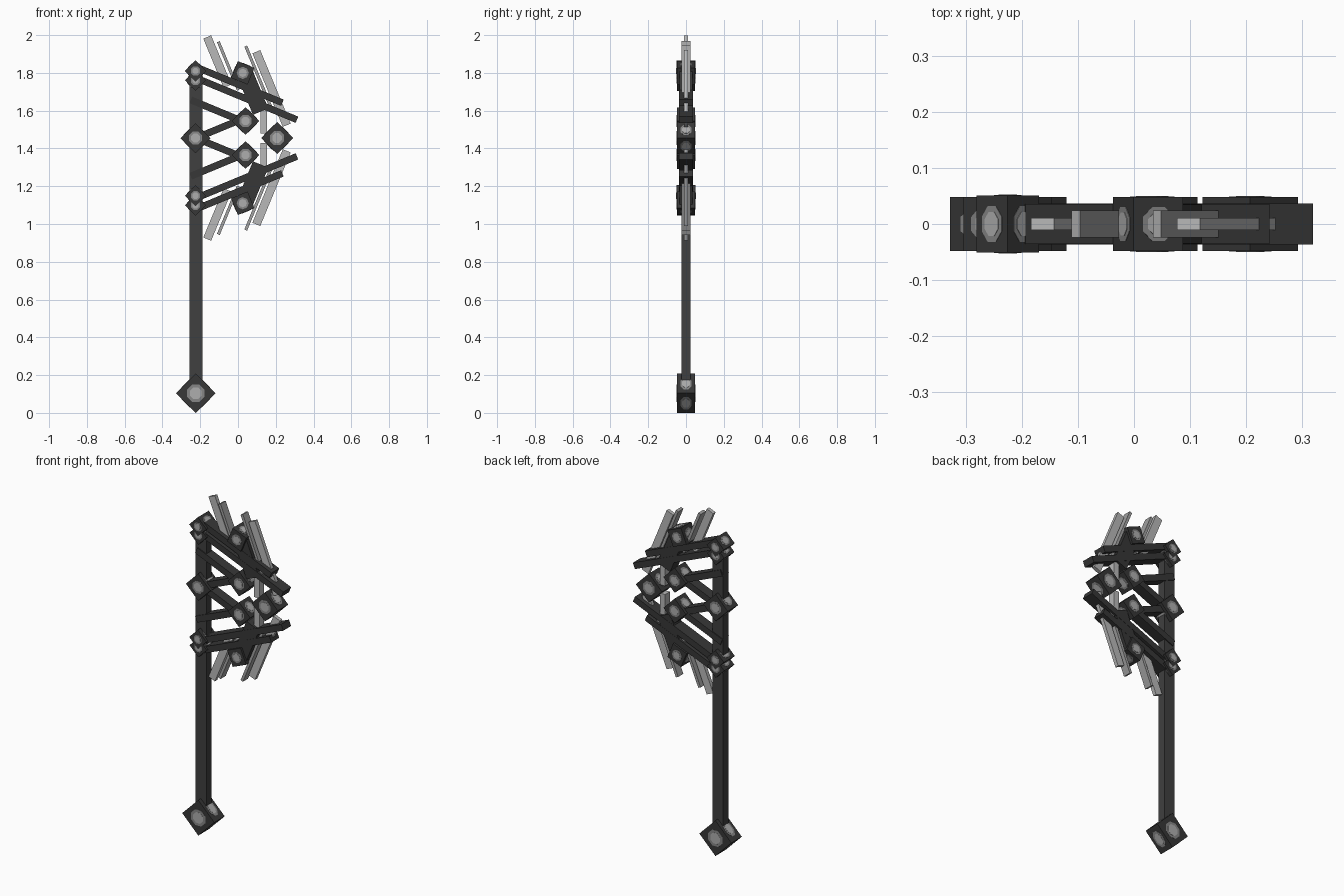
import bpy, bmesh, math
from mathutils import Matrix, Vector

if "Cube" in bpy.data.objects:
    bpy.data.objects.remove(bpy.data.objects["Cube"])

MID = 1.455          # height of the head's mirror line


def material(name, v):
    m = bpy.data.materials.new(name)
    m.diffuse_color = (v, v, v, 1)
    m.use_nodes = True
    m.node_tree.nodes["Principled BSDF"].inputs["Base Color"].default_value = m.diffuse_color
    return m


DARK = material("dark iron", 0.038)
SHAFT = material("shaft grey", 0.05)
BLADE = material("blade light grey", 0.48)
EDGE = material("blade mid grey", 0.36)
SPOT = material("stud grey", 0.24)
GLINT = material("stud glint", 0.42)


def finish(name, bm, mats, matrix):
    mesh = bpy.data.meshes.new(name)
    bm.transform(matrix)
    bmesh.ops.recalc_face_normals(bm, faces=bm.faces)
    bm.to_mesh(mesh)
    bm.free()
    for m in mats:
        mesh.materials.append(m)
    ob = bpy.data.objects.new(name, mesh)
    bpy.context.collection.objects.link(ob)


def frame(x, z, deg):
    # local x axis turned by deg in the front view (counter-clockwise)
    return Matrix.Translation((x, 0, z)) @ Matrix.Rotation(-math.radians(deg), 4, 'Y')


def box(name, x, z, length, width, half_y, deg, mat):
    bm = bmesh.new()
    bmesh.ops.create_cube(bm, size=1, matrix=Matrix.Diagonal((length, half_y * 2, width, 1)))
    finish(name, bm, [mat], frame(x, z, deg))


def bar(name, p, q, width, half_y, mat):
    dx, dz = q[0] - p[0], q[1] - p[1]
    box(name, (p[0] + q[0]) / 2, (p[1] + q[1]) / 2, math.hypot(dx, dz), width,
        half_y, math.degrees(math.atan2(dz, dx)), mat)


def knob(name, x, z, side, deg=45, half_y=0.048):
    # block with a two-tone round stud on each of its six faces
    bm = bmesh.new()
    size = Vector((side, half_y * 2, side))
    bmesh.ops.create_cube(bm, size=1, matrix=Matrix.Diagonal((*size, 1)))
    for axis in range(3):
        u, w = (axis + 1) % 3, (axis + 2) % 3
        for sgn in (-1, 1):
            for idx, r, lift in ((1, 0.34, 0.001), (2, 0.23, 0.002)):
                rings = []
                for h in (0, lift):
                    ring = []
                    for k in range(8):
                        a = math.pi * (k + 0.5) / 4
                        co = Vector((0, 0, 0))
                        co[u] = math.cos(a) * r * size[u]
                        co[w] = math.sin(a) * r * size[w]
                        co[axis] = sgn * (size[axis] / 2 + h)
                        ring.append(bm.verts.new(co))
                    rings.append(ring)
                faces = [bm.faces.new(rings[0]), bm.faces.new(rings[1])]
                for k in range(8):
                    j = (k + 1) % 8
                    faces.append(bm.faces.new((rings[0][k], rings[0][j], rings[1][j], rings[1][k])))
                for f in faces:
                    f.material_index = idx
    finish(name, bm, [DARK, SPOT, GLINT], frame(x, z, deg))


# shaft, pommel and the two middle blocks
box("shaft", -0.223, 0.96, 0.07, 1.68, 0.024, 0, SHAFT)
knob("pommel", -0.224, 0.104, 0.147)
knob("centre_shaft_block", -0.225, MID, 0.112)
knob("front_block", 0.207, MID, 0.12)

# shaft collars: the higher of each pair lies slightly in front
for label, zs in (("upper", (1.81, 1.76)), ("lower", (1.15, 1.10))):
    knob(label + "_collar_a", -0.225, zs[0], 0.079, half_y=0.0505)
    knob(label + "_collar_b", -0.225, zs[1], 0.079, half_y=0.047)

# upper half of the head and its mirror image below
for label, s in (("upper", 1), ("lower", -1)):
    def p(x, z):
        return (x, MID + s * (z - MID))

    # long slanted arms
    bar(label + "_short_arm", p(-0.2, 1.822), p(0.235, 1.642), 0.036, 0.036, DARK)
    bar(label + "_long_arm", p(-0.2, 1.764), p(0.312, 1.552), 0.036, 0.0365, DARK)
    # struts reaching the inner block
    bar(label + "_outer_strut", p(-0.25, 1.657), p(0.02, 1.545), 0.037, 0.03, DARK)
    bar(label + "_inner_strut", p(-0.21, 1.46), p(0.02, 1.555), 0.037, 0.0305, DARK)
    # cross body with blocks
    bar(label + "_cross_body", p(0.035, 1.80), p(0.12, 1.595), 0.088, 0.035, DARK)
    knob(label + "_tip_block", *p(0.025, 1.80), 0.095, -22.5 * s)
    knob(label + "_inner_block", *p(0.04, 1.545), 0.103)
    # blades
    bar(label + "_rear_blade", p(-0.163, 1.99), p(-0.055, 1.73), 0.045, 0.011, BLADE)
    bar(label + "_rear_blade_rib", p(-0.104, 1.965), p(0.002, 1.709), 0.016, 0.024, EDGE)
    bar(label + "_front_blade", p(0.097, 1.912), p(0.258, 1.523), 0.045, 0.011, BLADE)
    bar(label + "_front_blade_rib", p(0.041, 1.942), p(0.182, 1.60), 0.016, 0.024, EDGE)
    bar(label + "_link_plate", p(0.137, 1.62), p(0.137, 1.48), 0.034, 0.022, BLADE)
